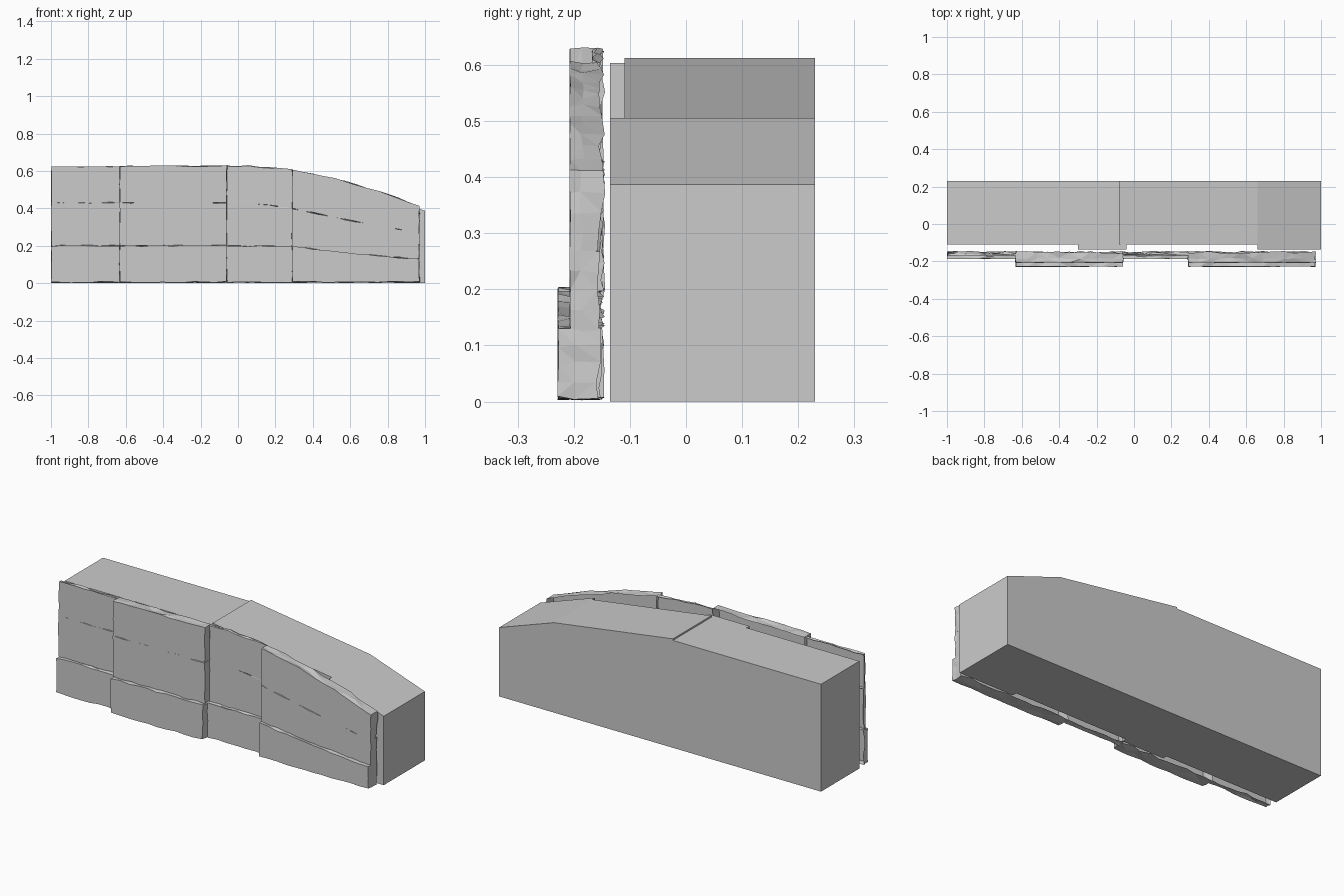
import bpy, bmesh, random
from mathutils import Vector

if "Cube" in bpy.data.objects:
    bpy.data.objects.remove(bpy.data.objects["Cube"])

random.seed(7)


def make_object(name, bm):
    bmesh.ops.recalc_face_normals(bm, faces=bm.faces)
    me = bpy.data.meshes.new(name)
    bm.to_mesh(me)
    bm.free()
    ob = bpy.data.objects.new(name, me)
    bpy.context.collection.objects.link(ob)
    return ob


def extrude_profile(name, profile, y0, y1):
    """Closed prism from an x-z outline."""
    bm = bmesh.new()
    face = bm.faces.new([bm.verts.new((x, y0, z)) for x, z in profile])
    res = bmesh.ops.extrude_face_region(bm, geom=[face])
    for v in res["geom"]:
        if isinstance(v, bmesh.types.BMVert):
            v.co.y = y1
    return make_object(name, bm)


# Solid wall core: level half, sloping half, low end and front pad
extrude_profile("core_level", [(-1, 0), (-.08, 0), (-.08, .603), (-1, .603)], -.11, .23)
extrude_profile("core_slope", [(-.08, 0), (.66, 0), (.66, .505), (-.08, .612)], -.11, .23)
extrude_profile("core_end", [(.66, 0), (1, 0), (1, .387), (.66, .505)], -.135, .23)
extrude_profile("core_pad", [(-.3, 0), (-.04, 0), (-.04, .603), (-.3, .603)], -.135, -.11)

# Facing slabs: course heights follow these curves
courses = [
    [(-1, .006), (1, .006)],
    [(-1, .2), (-.06, .2), (.29, .195), (.6, .158), (.97, .13)],
    [(-1, .43), (.05, .43), (.29, .4), (.6, .335), (.97, .265)],
    [(-1, .622), (.05, .628), (.29, .606), (.55, .552), (.8, .475), (.97, .41)],
]
columns = [-.998, -.632, -.06, .29, .97]


def height(curve, x):
    for (x0, z0), (x1, z1) in zip(curve, curve[1:]):
        if x <= x1:
            return z0 + (z1 - z0) * (x - x0) / (x1 - x0)
    return curve[-1][1]


def slab(name, xa, xb, low, high, front, back):
    """Open-backed shell with a flat front and a ragged returned rim."""
    nx, nz = max(5, round((xb - xa) / .055)), 4
    xs = [xa + (xb - xa) * i / nx for i in range(nx + 1)]
    left = [(xa, height(low, xa)), (xa, height(high, xa))]
    right = [(xb, height(low, xb)), (xb, height(high, xb))]
    outline = [(x, height(low, x)) for x in xs]
    outline += [(xb, right[0][1] + (right[1][1] - right[0][1]) * i / nz) for i in range(1, nz)]
    outline += [(x, height(high, x)) for x in reversed(xs)]
    outline += [(xa, left[1][1] + (left[0][1] - left[1][1]) * i / nz) for i in range(1, nz)]
    bm = bmesh.new()
    rings = []
    depth = back - front
    for t, rough, ragged in ((0, .004, .001), (.4, .005, .004), (1, .003, .008)):
        rings.append([bm.verts.new((x + random.uniform(-rough, rough) * .7,
                                    front + depth * t + random.uniform(-ragged, ragged),
                                    z + random.uniform(-rough, rough)))
                      for x, z in outline])
    bm.faces.new(rings[0])
    n = len(outline)
    for a, b in zip(rings, rings[1:]):
        for i in range(n):
            j = (i + 1) % n
            bm.faces.new((a[i], a[j], b[j], b[i]))
    bmesh.ops.triangulate(bm, faces=[f for f in bm.faces if len(f.verts) == 4])
    return make_object(name, bm)


# Alternate columns stand proud; the lowest course forms a plinth
for c in range(4):
    for r in range(3):
        if c % 2:
            front = -.228 if r == 0 else -.207
        else:
            front = -.186 if r == 0 else -.167
        slab(f"facing_slab_{c}_{r}", columns[c], columns[c + 1],
             courses[r], courses[r + 1], front, -.152)
